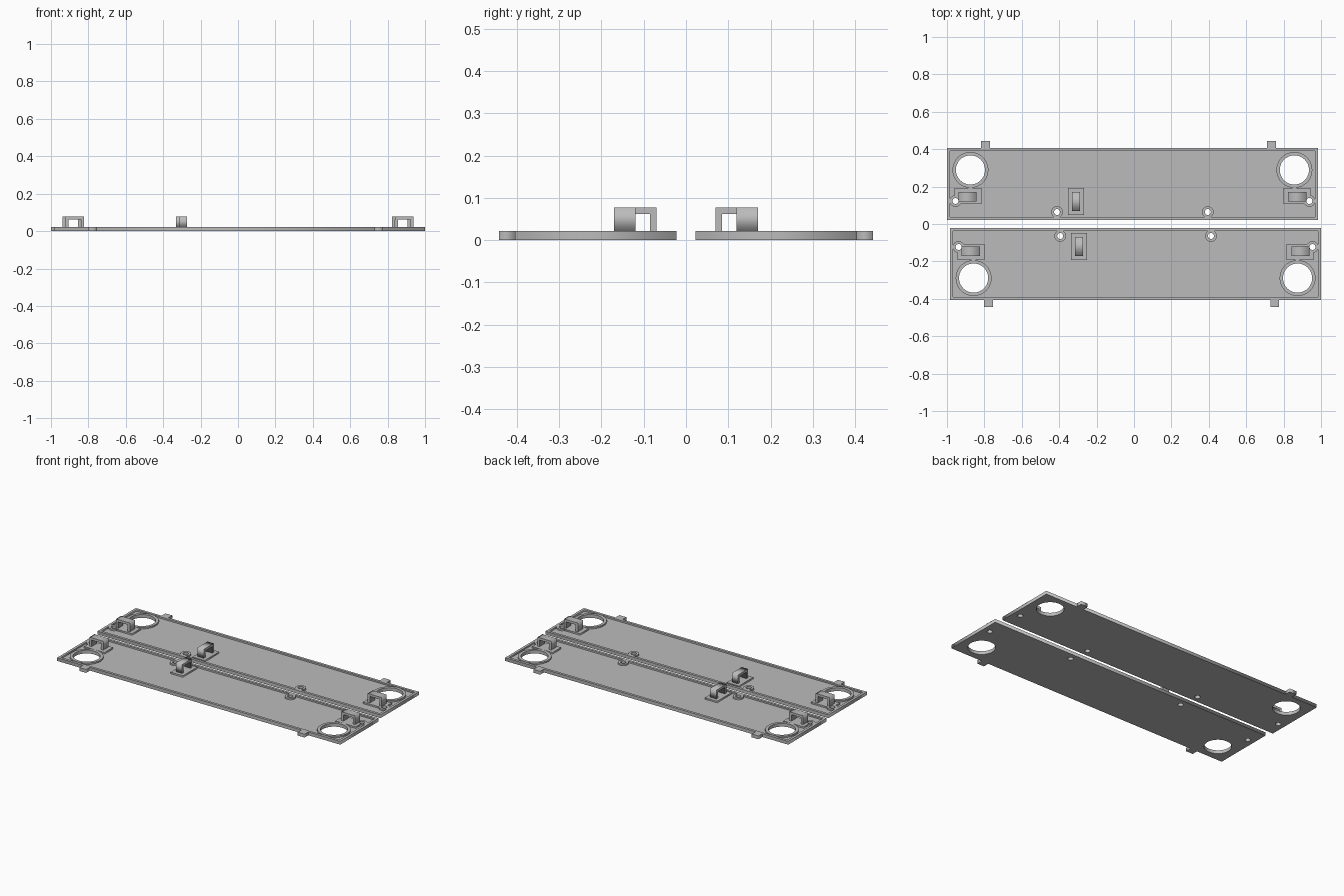
import bpy
import bmesh
from math import cos, sin, radians

if "Cube" in bpy.data.objects:
    bpy.data.objects.remove(bpy.data.objects["Cube"])

grey = bpy.data.materials.new("plain grey")
grey.use_nodes = True
COLOUR = (0.5, 0.5, 0.5, 1)
grey.diffuse_color = COLOUR
grey.node_tree.nodes["Principled BSDF"].inputs["Base Color"].default_value = COLOUR

FLOOR, TOP = 0.011, 0.021       # floor and rim heights
BRIDGE_TOP, WALL = 0.077, 0.015
SHIFT = 0.0085                  # the two plates are staggered along x
HALF, INNER, OUTER = 0.991, 0.022, 0.405
RIM = 0.016


def rect(x0, y0, x1, y1):
    return [(x0, y0), (x1, y0), (x1, y1), (x0, y1)]


def arc(cx, cy, r, start=0, end=360, steps=40):
    n = steps if end - start == 360 else steps + 1
    angles = [radians(start + (end - start) * i / steps) for i in range(n)]
    return [(cx + r * cos(a), cy + r * sin(a)) for a in angles]


def solid(name, loops, lo, hi, side, axis="z"):
    """Fill 2D loops (inner loops become holes) and extrude from lo to hi along an axis."""
    curve = bpy.data.curves.new(name, "CURVE")
    curve.dimensions, curve.fill_mode = "2D", "BOTH"
    curve.extrude = (hi - lo) / 2
    for loop in loops:
        spline = curve.splines.new("POLY")
        spline.points.add(len(loop) - 1)
        for point, (u, v) in zip(spline.points, loop):
            point.co = (u, v, 0, 1)
        spline.use_cyclic_u = True
    temp = bpy.data.objects.new(name + "_outline", curve)
    bpy.context.collection.objects.link(temp)
    graph = bpy.context.evaluated_depsgraph_get()
    mesh = bpy.data.meshes.new_from_object(temp.evaluated_get(graph))
    bpy.data.objects.remove(temp)
    bpy.data.curves.remove(curve)

    mid = (lo + hi) / 2
    bm = bmesh.new()
    bm.from_mesh(mesh)
    for vert in bm.verts:
        u, v, w = vert.co
        w += mid
        x, y, z = {"z": (u, v, w), "y": (u, w, v), "x": (w, u, v)}[axis]
        vert.co = (x - SHIFT * side, y * side, z)
    bmesh.ops.remove_doubles(bm, verts=bm.verts, dist=0.00005)
    bmesh.ops.recalc_face_normals(bm, faces=bm.faces)
    bm.to_mesh(mesh)
    bm.free()
    mesh.materials.clear()
    mesh.materials.append(grey)
    mesh.name = name
    bpy.context.collection.objects.link(bpy.data.objects.new(name, mesh))


def arch(a, b):
    """Upside-down U profile from a to b."""
    lo, hi = TOP, BRIDGE_TOP
    return [(a, lo), (a, hi), (b, hi), (b, lo), (b - WALL, lo),
            (b - WALL, hi - WALL), (a + WALL, hi - WALL), (a + WALL, lo)]


big_holes = [(s * 0.866, 0.289, 0.078, 0.096) for s in (-1, 1)]
screw_holes = [(s * x, y, 0.016, 0.031) for s in (-1, 1)
               for x, y in ((0.946, 0.123), (0.403, 0.064))]

for side, plate in ((1, "back"), (-1, "front")):
    # Floor with round openings, and the raised border
    outline = rect(-HALF, INNER, HALF, OUTER)
    holes = big_holes + screw_holes
    solid(plate + "_floor", [outline] + [arc(x, y, r) for x, y, r, _ in holes], 0, FLOOR, side)
    solid(plate + "_rim", [outline, rect(-HALF + RIM, INNER + RIM, HALF - RIM, OUTER - RIM)],
          FLOOR, TOP, side)

    # Collars around the openings
    for x, y, r, collar in holes:
        kind = "_wheel_collar" if r > 0.05 else "_screw_collar"
        solid(plate + kind, [arc(x, y, collar), arc(x, y, r)], FLOOR, TOP, side)

    # Edge tabs
    for x in (-0.786, 0.744):
        solid(plate + "_tab", [rect(x - 0.024, OUTER, x + 0.024, 0.443)], 0, TOP, side)

    # Corner pads, notched by the screw collars, each with a bridge
    for s in (-1, 1):
        notch = arc(0.946, 0.123, 0.031, 211, 81, 16)
        pad = [(0.808, 0.107)] + notch + [(0.951, 0.193), (0.808, 0.193)]
        solid(plate + "_corner_pad", [[(s * x, y) for x, y in pad]], FLOOR, TOP, side)
        a, b = sorted((s * 0.833, s * 0.93))
        solid(plate + "_corner_bridge", [arch(a, b)], 0.12, 0.17, side, "y")

    # Middle pad and its bridge, turned a quarter
    solid(plate + "_middle_pad", [rect(-0.345, 0.048, -0.259, 0.193)], FLOOR, TOP, side)
    solid(plate + "_middle_bridge", [arch(0.07, 0.17)], -0.324, -0.28, side, "x")
